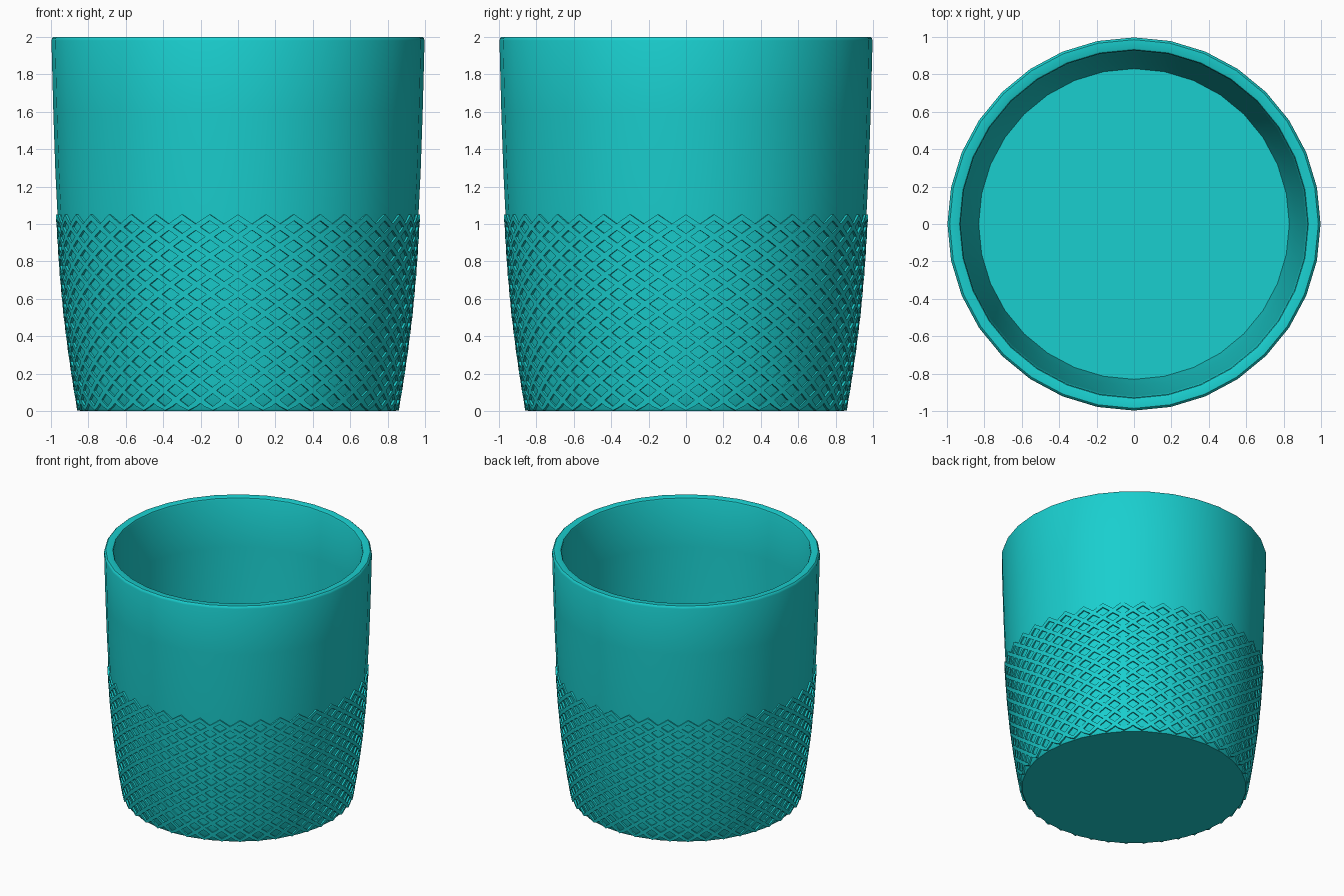
import bpy, bmesh
from math import sin, cos, pi, radians

if "Cube" in bpy.data.objects:
    bpy.data.objects.remove(bpy.data.objects["Cube"])

SIDES = 32
# outer wall profile (radius, height)
OUTER = [(0.852, 0.012), (0.875, 0.15), (0.90, 0.32), (0.925, 0.52), (0.946, 0.75),
         (0.962, 1.0), (0.976, 1.28), (0.987, 1.6), (0.997, 1.98)]
RIM = [(0.993, 1.993), (0.985, 2.0), (0.94, 2.0), (0.932, 1.996), (0.927, 1.985)]
INNER = [(0.918, 1.6), (0.908, 1.28), (0.896, 1.0), (0.882, 0.75),
         (0.864, 0.45), (0.847, 0.25), (0.83, 0.1)]


def outer_radius(z):
    for (r0, z0), (r1, z1) in zip(OUTER, OUTER[1:]):
        if z <= z1:
            return r0 + (r1 - r0) * (z - z0) / (z1 - z0)
    return OUTER[-1][0]


def finish(bm, name, angle):
    bmesh.ops.recalc_face_normals(bm, faces=bm.faces)
    mesh = bpy.data.meshes.new(name)
    bm.to_mesh(mesh)
    bm.free()
    obj = bpy.data.objects.new(name, mesh)
    bpy.context.collection.objects.link(obj)
    mesh.materials.append(teal)
    bpy.ops.object.select_all(action='DESELECT')
    obj.select_set(True)
    bpy.context.view_layer.objects.active = obj
    bpy.ops.object.shade_smooth_by_angle(angle=radians(angle))
    return obj


teal = bpy.data.materials.new("teal")
teal.diffuse_color = (0.01, 0.62, 0.62, 1)
teal.use_nodes = True
teal.node_tree.nodes["Principled BSDF"].inputs["Base Color"].default_value = teal.diffuse_color

# cup wall, rim and floor as one closed lathe
bm = bmesh.new()
rings = []
for r, z in [(0.842, 0.0)] + OUTER + RIM + INNER:
    rings.append([bm.verts.new((r * cos(2 * pi * i / SIDES), r * sin(2 * pi * i / SIDES), z))
                  for i in range(SIDES)])
for a, b in zip(rings, rings[1:]):
    for i in range(SIDES):
        j = (i + 1) % SIDES
        bm.faces.new((a[i], a[j], b[j], b[i]))
bm.faces.new(rings[0])
bm.faces.new(rings[-1])
finish(bm, "cup_body", 35)

# raised diamond grip: crossing helical ribs in both directions
RIBS, STEPS, TOP, LOW = 40, 30, 1.035, 0.008
TWIST = radians(90)
HALF_H = 0.017
bm = bmesh.new()
for turn in (1, -1):
    for k in range(RIBS):
        start = 2 * pi * k / RIBS
        prev = None
        for s in range(STEPS + 1):
            t = s / STEPS
            a = start + turn * TWIST * (1 - t)
            zc = LOW + (TOP - LOW) * t
            sect = []
            for dz, dr in ((-HALF_H, -0.02), (-HALF_H, 0.009), (HALF_H, 0.009), (HALF_H, -0.02)):
                z = max(zc + dz, 0.004)
                r = outer_radius(z) + dr
                sect.append(bm.verts.new((r * cos(a), r * sin(a), z)))
            if prev:
                for i in range(4):
                    j = (i + 1) % 4
                    bm.faces.new((prev[i], prev[j], sect[j], sect[i]))
            else:
                bm.faces.new(sect)
            prev = sect
        bm.faces.new(prev[::-1])
finish(bm, "diamond_grip", 30)
